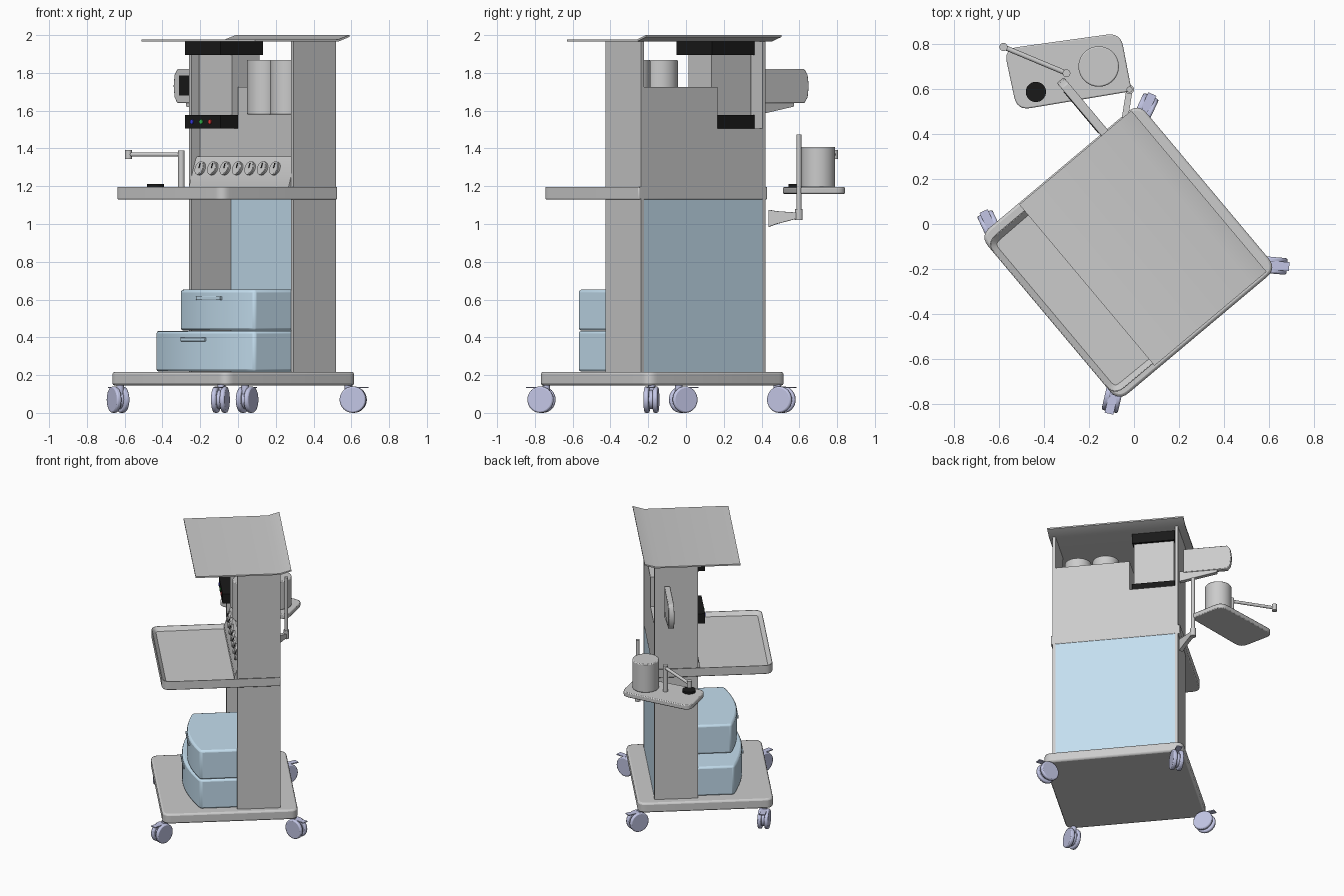
import bpy, bmesh
from math import sin, cos, pi, radians
from mathutils import Vector, Matrix

if "Cube" in bpy.data.objects:
    bpy.data.objects.remove(bpy.data.objects["Cube"])

TURN = radians(-50)          # the cart stands turned about z


def material(name, rgb):
    m = bpy.data.materials.new(name)
    m.diffuse_color = (*rgb, 1)
    m.use_nodes = True
    m.node_tree.nodes["Principled BSDF"].inputs["Base Color"].default_value = m.diffuse_color
    return m


BLUE = material("light_blue", (0.55, 0.73, 0.86))
LILAC = material("lilac", (0.54, 0.56, 0.78))
BLACK = material("black", (0.01, 0.01, 0.01))
WHITE = material("white", (0.9, 0.9, 0.9))
LAMPS = [material("lamp_blue", (0.05, 0.05, 0.9)), material("lamp_green", (0.05, 0.7, 0.1)),
         material("lamp_red", (0.9, 0.05, 0.05))]


def finish(bm, name, mat=None, bevel=0, turned=True):
    bmesh.ops.recalc_face_normals(bm, faces=bm.faces)
    me = bpy.data.meshes.new(name)
    bm.to_mesh(me)
    bm.free()
    ob = bpy.data.objects.new(name, me)
    bpy.context.collection.objects.link(ob)
    if turned:
        ob.rotation_euler.z = TURN
    if mat:
        me.materials.append(mat)
    if bevel:
        b = ob.modifiers.new("bevel", 'BEVEL')
        b.width, b.segments, b.limit_method, b.angle_limit = bevel, 2, 'ANGLE', radians(50)
    return ob


def prism(name, pts, a, b, axis='z', mat=None, bevel=0, turned=True, recess=None):
    """Outline extruded from a to b along an axis, optionally with a sunk top."""
    place = {'z': lambda p, t: (p[0], p[1], t), 'x': lambda p, t: (t, p[0], p[1]),
             'y': lambda p, t: (p[0], t, p[1])}[axis]
    bm = bmesh.new()
    lo = [bm.verts.new(place(p, a)) for p in pts]
    hi = [bm.verts.new(place(p, b)) for p in pts]
    bm.faces.new(lo)
    top = bm.faces.new(hi)
    n = len(pts)
    for i in range(n):
        bm.faces.new((lo[i], lo[(i + 1) % n], hi[(i + 1) % n], hi[i]))
    bmesh.ops.recalc_face_normals(bm, faces=bm.faces)
    if recess:
        bmesh.ops.inset_region(bm, faces=[top], thickness=recess[0])
        bmesh.ops.translate(bm, verts=top.verts, vec=(0, 0, -recess[1]))
    return finish(bm, name, mat, bevel, turned)


def box(name, x, y, z, mat=None, bevel=0):
    return prism(name, [(x[0], y[0]), (x[1], y[0]), (x[1], y[1]), (x[0], y[1])], *z, mat=mat, bevel=bevel)


def rounded(corners, radii, n=6):
    """Round the corners of a polygon with quadratic arcs."""
    out = []
    for i, c in enumerate(corners):
        c, r = Vector(c), radii[i]
        if not r:
            out.append(c)
            continue
        p = c + (Vector(corners[i - 1]) - c).normalized() * r
        q = c + (Vector(corners[(i + 1) % len(corners)]) - c).normalized() * r
        out += [p * (1 - t) ** 2 + c * 2 * t * (1 - t) + q * t * t for t in (k / n for k in range(n + 1))]
    return out


def rect(x0, x1, y0, y1):
    return [(x0, y0), (x1, y0), (x1, y1), (x0, y1)]


def rod(name, p, q, r, mat=None, turned=True, seg=32, bevel=0):
    p, q = Vector(p), Vector(q)
    bm = bmesh.new()
    m = Matrix.Translation((p + q) / 2) @ (q - p).to_track_quat('Z', 'Y').to_matrix().to_4x4()
    bmesh.ops.create_cone(bm, cap_ends=True, segments=seg, radius1=r, radius2=r, depth=(q - p).length, matrix=m)
    return finish(bm, name, mat, bevel, turned)


# base plate, side panels and back
prism("base", rounded(rect(-0.40, 0.56, -0.56, 0.36), [0.06] * 4), 0.145, 0.217, bevel=0.012)
for side, x in (("left", -0.344), ("right", 0.496)):
    box(side + "_side_panel", (x, x + 0.02), (-0.05, 0.244), (0.217, 1.967))
box("blue_back_panel", (-0.324, 0.496), (0.225, 0.242), (0.217, 1.13), BLUE)

# roof with its raised rear strip
prism("roof", [(-0.335, 1.966), (0.24, 1.966), (0.315, 1.99), (0.315, 2.0), (0.237, 1.976), (-0.335, 1.976)],
      -0.394, 0.541, 'x')

# worktop tray with a lip
prism("worktop", rounded(rect(-0.36, 0.53, -0.56, 0.243), [0.06, 0.06, 0, 0]), 1.13, 1.2,
      bevel=0.006, recess=(0.03, 0.03))

# upper housing: low on the left, high on the right
box("housing_low", (-0.324, -0.013), (0.01, 0.243), (1.16, 1.505))
box("housing_high", (-0.013, 0.496), (0.01, 0.243), (1.16, 1.725))
prism("gauge_console", [(-0.066, 1.165), (-0.066, 1.2), (-0.02, 1.345), (-0.012, 1.357), (0.02, 1.357), (0.02, 1.165)],
      -0.324, 0.496, 'x')

# row of gauges on the sloping console
slope = Vector((0, -0.145, 0.046)).normalized()
for i in range(7):
    c = Vector((-0.262 + 0.1025 * i, -0.036, 1.293))
    rod(f"gauge_rim_{i}", c - slope * 0.01, c + slope * 0.012, 0.037)
    rod(f"gauge_dial_{i}", c, c + slope * 0.014, 0.031, WHITE)
    up = Vector((0.006, 0.046, 0.145)).normalized()
    rod(f"gauge_needle_{i}", c + slope * 0.015, c + slope * 0.015 + up * 0.026, 0.003, BLACK, seg=8)

# monitor unit between two black modules, with three lamps
for n, z in (("lower", (1.505, 1.577)), ("upper", (1.895, 1.966))):
    box(n + "_black_module", (-0.313, -0.02), (-0.103, 0.19), z, BLACK)
box("unit_body", (-0.305, -0.03), (-0.015, 0.173), (1.57, 1.9))
for x, m in zip((-0.254, -0.178, -0.106), LAMPS):
    rod(m.name, (x, -0.09, 1.541), (x, -0.109, 1.541), 0.012, m, seg=16)

# pair of canisters
for i, x in enumerate((0.19, 0.38)):
    rod(f"canister_{i}", (x, 0.02, 1.58), (x, 0.02, 1.868), 0.09, bevel=0.006, seg=40)


# bow-fronted drawers with pull handles
def drawer(name, x0, x1, z0, z1, bow):
    arc = [(x0 + (x1 - x0) * k / 16, -0.30 - bow * sin(pi * k / 16) ** 0.9) for k in range(17)]
    prism(name, arc + [(x1, 0.22), (x0, 0.22)], z0, z1, mat=BLUE, bevel=0.014)
    c, y, z = (x0 + x1) / 2, -0.30 - bow, z1 - 0.045
    box(name + "_handle", (c - 0.1, c + 0.1), (y - 0.004, y + 0.02), (z - 0.01, z + 0.01), BLUE, 0.003)


drawer("lower_drawer", -0.32, 0.495, 0.218, 0.434, 0.085)
drawer("upper_drawer", -0.12, 0.495, 0.436, 0.652, 0.06)

# side display on a wedge bracket
screen = rounded([(-0.37, 1.64), (-0.37, 1.82), (-0.68, 1.82), (-0.68, 1.64)], [0.01, 0.01, 0.03, 0.03])
left_end = [(-0.37, 1.64), (-0.37, 1.82), (-0.67, 1.82), (-0.692, 1.79), (-0.70, 1.73), (-0.692, 1.67), (-0.67, 1.64)]
prism("side_display", left_end, 0.14, 0.18, 'y', bevel=0.005)
prism("side_display_screen", rect(-0.65, -0.41, 1.68, 1.785), 0.137, 0.15, 'y', BLACK)
prism("side_display_bracket", [(-0.34, 1.575), (-0.34, 1.65), (-0.60, 1.65), (-0.60, 1.622)], 0.145, 0.175, 'y')

# swing shelf on its post (placed in world directions)
prism("shelf", rounded([(-0.578, 0.778), (-0.06, 0.85), (-0.01, 0.59), (-0.52, 0.505)], [0.06, 0.06, 0.03, 0.06]),
      1.16, 1.195, bevel=0.006, turned=False)
rod("shelf_jar", (-0.157, 0.70, 1.195), (-0.157, 0.70, 1.408), 0.09, turned=False, bevel=0.006, seg=40)
rod("shelf_knob", (-0.436, 0.587, 1.19), (-0.436, 0.587, 1.211), 0.045, BLACK, turned=False)
rod("shelf_post", (-0.02, 0.598, 1.03), (-0.02, 0.598, 1.475), 0.013, turned=False)
rod("shelf_post_collar", (-0.02, 0.598, 1.02), (-0.02, 0.598, 1.08), 0.02, turned=False)
bracket = prism("shelf_bracket", [(0, 0.985), (0, 1.075), (0.04, 1.068), (0.155, 1.06), (0.155, 1.03), (0.04, 1.0)],
                -0.014, 0.014, 'y', turned=False)
bracket.location = (-0.045, 0.44, 0)
bracket.rotation_euler.z = radians(81)
rod("arm_post", (-0.30, 0.67, 1.19), (-0.30, 0.67, 1.388), 0.017, turned=False)
rod("arm_bar", (-0.30, 0.67, 1.368), (-0.58, 0.787, 1.368), 0.011, turned=False)
rod("arm_tip", (-0.58, 0.787, 1.345), (-0.58, 0.787, 1.392), 0.018, turned=False)


# twin-wheel casters, each swivelled its own way
def caster(name, x, y, deg):
    d = Vector((cos(radians(deg)), sin(radians(deg)), 0))
    s = Vector((-d.y, d.x, 0))
    c = Vector((x, y, 0.07))
    for k in (-1, 1):
        rod(f"{name}_wheel_{k}", c + s * 0.01 * k, c + s * 0.037 * k, 0.07, LILAC, False, 32, 0.008)
    rod(name + "_hub", c - s * 0.012, c + s * 0.012, 0.05, LILAC, False)
    rod(name + "_stem", c - d * 0.025 + Vector((0, 0, 0.03)), c - d * 0.025 + Vector((0, 0, 0.08)), 0.02, LILAC, False)
    lever = prism(name + "_brake", rect(-0.02, 0.08, -0.02, 0.02), 0.131, 0.138, mat=LILAC, turned=False)
    lever.location = (x, y, 0)
    lever.rotation_euler.z = radians(deg)


caster("left_caster", -0.635, -0.015, 115)
caster("front_caster", -0.093, -0.765, -103)
caster("back_caster", 0.048, 0.505, 65)
caster("right_caster", 0.61, -0.183, -5)

# smooth shading with sharp edges kept
bpy.ops.object.select_all(action='SELECT')
bpy.context.view_layer.objects.active = bpy.context.selected_objects[0]
bpy.ops.object.shade_smooth_by_angle(angle=radians(35))
